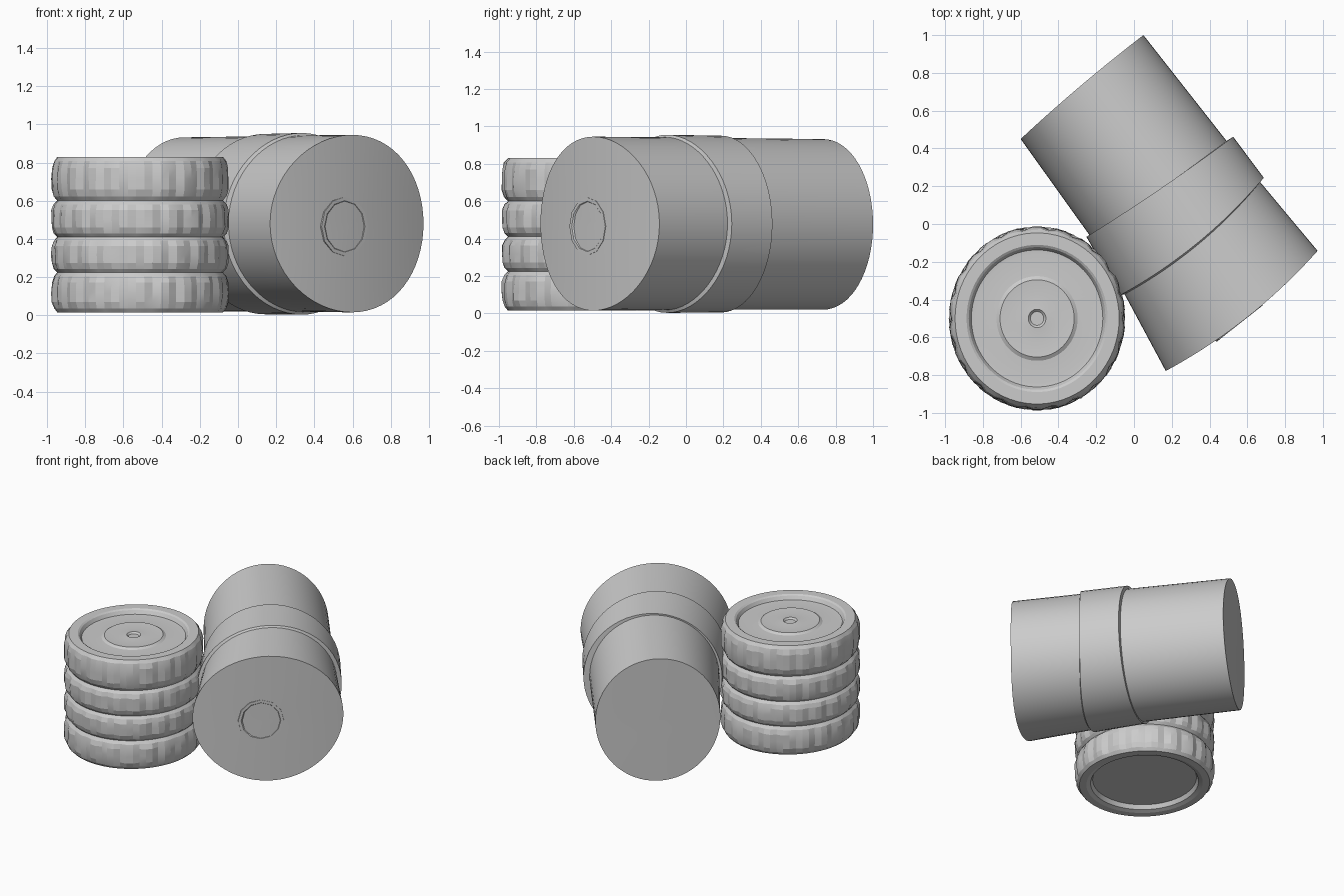
import bpy, bmesh, math, random
from mathutils import Vector

if "Cube" in bpy.data.objects:
    bpy.data.objects.remove(bpy.data.objects["Cube"])

random.seed(4)


def loft(name, rings, cap_start=False, cap_end=False, angle=25):
    """Bridge a list of equal-length closed rings into one mesh object."""
    bm = bmesh.new()
    vr = [[bm.verts.new(p) for p in ring] for ring in rings]
    n = len(vr[0])
    for a, b in zip(vr, vr[1:]):
        for i in range(n):
            j = (i + 1) % n
            bm.faces.new((a[i], a[j], b[j], b[i]))
    if cap_start:
        bm.faces.new(vr[0][::-1])
    if cap_end:
        bm.faces.new(vr[-1])
    bmesh.ops.recalc_face_normals(bm, faces=bm.faces)
    me = bpy.data.meshes.new(name)
    bm.to_mesh(me)
    bm.free()
    ob = bpy.data.objects.new(name, me)
    bpy.context.collection.objects.link(ob)
    if angle:
        bpy.ops.object.select_all(action='DESELECT')
        ob.select_set(True)
        bpy.context.view_layer.objects.active = ob
        bpy.ops.object.shade_smooth_by_angle(angle=math.radians(angle))
    return ob


# Tyre stack: lathed profiles with worn lugs on the tread
TC = Vector((-0.513, -0.5, 0))
RX, RY, SEG = 0.467, 0.487, 66


def tyre_ring(r, z, lug=0.0, phase=0):
    pts = []
    for i in range(SEG):
        a = 2 * math.pi * i / SEG
        k = r
        if lug:
            k -= lug if (i + phase) % 3 == 0 else random.uniform(0, 0.012)
        pts.append(TC + Vector((RX * k * math.cos(a), RY * k * math.sin(a), z)))
    return pts


levels = [0.015, 0.225, 0.41, 0.60, 0.83]
side = [(0.93, 0.0, 0), (0.975, 0.10, 0.02), (1.0, 0.26, 0.03),
        (1.003, 0.5, 0.03), (1.0, 0.74, 0.03), (0.975, 0.90, 0.02), (0.93, 1.0, 0)]
for t in range(4):
    z0, z1 = levels[t], levels[t + 1]
    rings = [tyre_ring(r, z0 + (z1 - z0) * h, lug, t) for r, h, lug in side]
    if t == 0:      # underside recess
        rings = [tyre_ring(r, z) for r, z in
                 [(0.01, 0.055), (0.74, 0.055), (0.77, 0.025), (0.83, 0.015)]] + rings
    if t == 3:      # top sidewall, recessed wheel disc and hub
        rings += [tyre_ring(r, z) for r, z in
                  [(0.80, 0.83), (0.775, 0.822), (0.745, 0.797), (0.70, 0.795),
                   (0.46, 0.80), (0.42, 0.812), (0.25, 0.806), (0.10, 0.812),
                   (0.075, 0.80), (0.01, 0.80)]]
    loft("tyre_%d" % (t + 1), rings, t == 0, t == 3, 14)


# Dented barrel: vertical oval sections given by left/right plan points
N = 64


def section(l, r, z0, z1, bulge, scale=1.0):
    l, r = Vector(l), Vector(r)
    mid, half = (l + r) / 2, (r - l) / 2
    out = Vector((half.y, -half.x)).normalized()
    pts = []
    for i in range(N):
        a = 2 * math.pi * i / N
        c, s = scale * math.cos(a), scale * math.sin(a)
        p = mid + half * c + out * bulge * (1 - c * c)
        pts.append(Vector((p.x, p.y, (z0 + z1) / 2 + (z1 - z0) / 2 * s)))
    return pts


back = ((-0.60, 0.45), (0.05, 1.00), 0.02, 0.932, -0.01)
rear_in = ((-0.235, -0.06), (0.49, 0.44), 0.02, 0.938, 0.01)
rear_band = ((-0.252, -0.068), (0.525, 0.462), 0.005, 0.95, 0.01)
front_band = ((-0.075, -0.378), (0.687, 0.245), 0.003, 0.955, 0.045)
front_in = ((-0.05, -0.372), (0.668, 0.222), 0.018, 0.942, 0.045)
front = ((0.168, -0.778), (0.972, -0.142), 0.015, 0.945, 0.045)

loft("barrel_shell", [section(*back, scale=s) for s in (0.02, 0.5, 0.99)]
     + [section(*s) for s in (back, rear_in, rear_band, front_band, front_in, front)]
     + [section(*front, scale=s) for s in (0.985, 0.8, 0.6, 0.4, 0.2, 0.02)],
     True, True)

# Raised bung cap on the front end
axis = Vector((0.62, -0.785, 0)).normalized()
along = Vector((0.785, 0.62, 0)).normalized()
centre = Vector((0.552, -0.518, 0.465))


def bung_ring(r, d):
    return [centre + axis * d + along * r * math.cos(a) + Vector((0, 0, r * math.sin(a)))
            for a in (2 * math.pi * i / 12 for i in range(12))]


loft("bung_cap", [bung_ring(r, d) for r, d in
                  [(0.16, -0.02), (0.155, 0.012), (0.135, 0.012), (0.125, 0.004), (0.01, 0.004)]],
     False, True)
